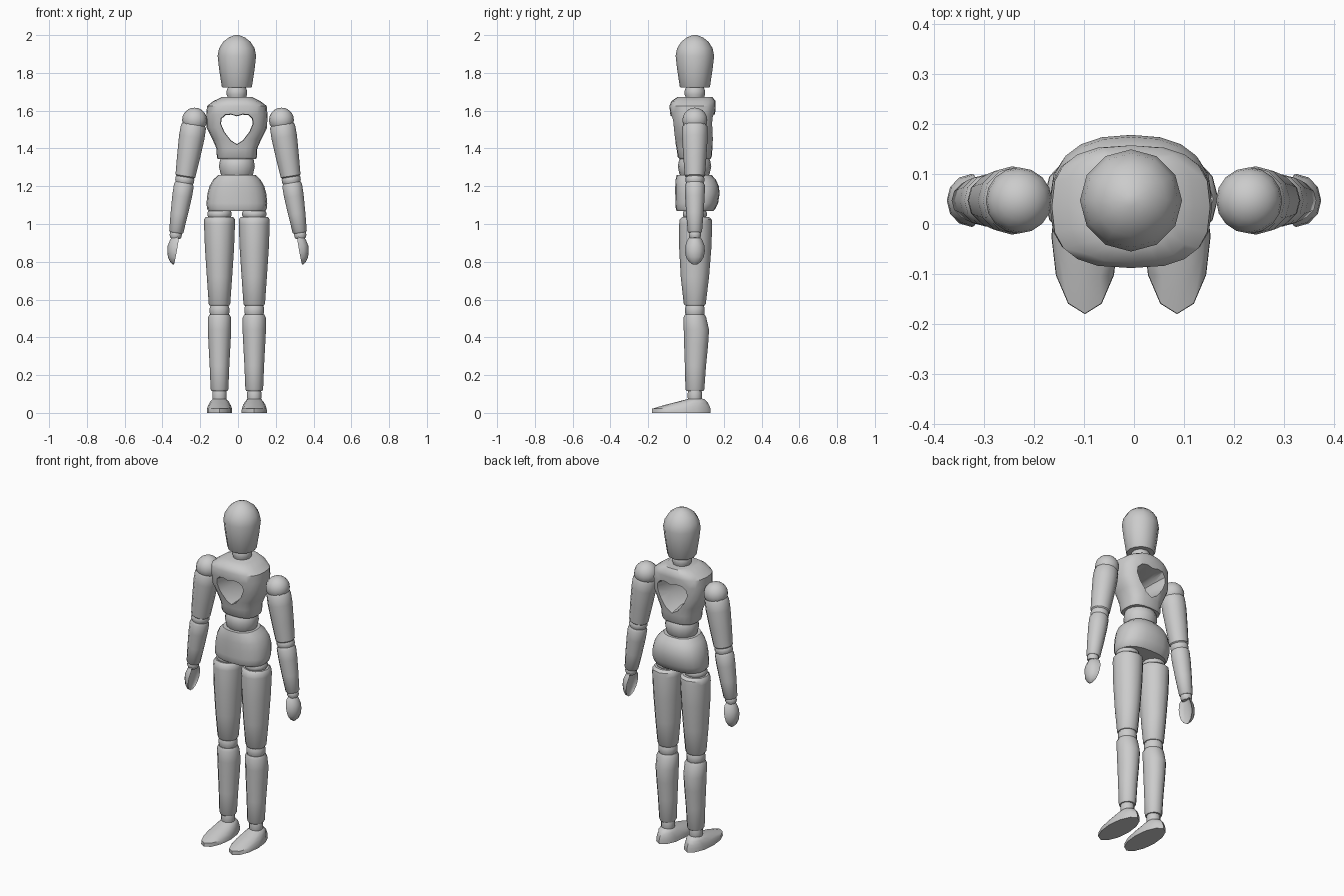
import bpy, bmesh, math
from mathutils import Matrix, Vector

if "Cube" in bpy.data.objects:
    bpy.data.objects.remove(bpy.data.objects["Cube"])

BODY_X = -0.006   # centre line of the body and legs
CY = 0.047        # depth of the joint axis


def finish(name, bm, x=0.0, mirror=False, angle=38):
    bmesh.ops.recalc_face_normals(bm, faces=bm.faces)
    me = bpy.data.meshes.new(name)
    bm.to_mesh(me)
    bm.free()
    ob = bpy.data.objects.new(name, me)
    ob.location.x = x
    bpy.context.collection.objects.link(ob)
    me.shade_smooth()
    me.set_sharp_from_angle(angle=math.radians(angle))
    if mirror:
        mod = ob.modifiers.new("Mirror", 'MIRROR')
        mod.use_mirror_merge = False
    return ob


def skin(bm, loops):
    """Bridge a stack of vertex loops and cap both ends."""
    n = len(loops[0])
    for a, b in zip(loops, loops[1:]):
        for i in range(n):
            j = (i + 1) % n
            bm.faces.new((a[i], a[j], b[j], b[i]))
    bm.faces.new(loops[0])
    bm.faces.new(loops[-1])


def loft(name, rings, cx=0.0, sides=12, power=2.0, cup=None, tilt=None, **kw):
    """Rings are (z, half width, front y, back y[, centre x])."""
    bm = bmesh.new()
    loops = []
    for r in rings:
        z, rx, y0, y1 = r[:4]
        x0 = r[4] if len(r) > 4 else cx
        loop = []
        for i in range(sides):
            a = 2 * math.pi * i / sides - math.pi / 2
            c, s = math.cos(a), math.sin(a)
            dx = math.copysign(abs(c) ** (2 / power), c) * rx
            dy = math.copysign(abs(s) ** (2 / power), s) * (y1 - y0) / 2
            if cup is not None and dx < 0:
                dx *= -cup
            loop.append(bm.verts.new((x0 + dx, (y0 + y1) / 2 + dy, z)))
        loops.append(loop)
    skin(bm, loops)
    if tilt:
        pivot, ang = tilt
        bmesh.ops.rotate(bm, verts=bm.verts, cent=pivot,
                         matrix=Matrix.Rotation(ang, 3, 'Y'))
    return finish(name, bm, **kw)


def turned(name, profile, **kw):
    """Round part on the joint axis, profile of (z, radius)."""
    return loft(name, [(z, r, CY - r, CY + r) for z, r in profile], **kw)


# Head, neck and waist
turned("head", [(1.722, .076), (1.728, .08), (1.82, .094), (1.89, .102), (1.93, .094),
                (1.965, .072), (1.988, .042), (2.0, .012)], x=BODY_X)
turned("neck", [(1.66, .045), (1.685, .054), (1.705, .054), (1.73, .045)], x=BODY_X)
loft("waist", [(1.24, .075, -.02, .11), (1.265, .086, -.035, .125), (1.305, .095, -.043, .134),
               (1.34, .089, -.037, .127), (1.36, .078, -.02, .11)], x=BODY_X, sides=16)

# Chest with a heart-shaped opening cut through it
chest = loft("chest", [(1.345, .102, -.035, .130), (1.355, .106, -.044, .136),
                       (1.40, .108, -.05, .140), (1.45, .130, -.060, .146),
                       (1.51, .160, -.072, .150), (1.58, .162, -.083, .154),
                       (1.625, .158, -.088, .157), (1.65, .125, -.078, .157),
                       (1.672, .080, -.045, .140)], x=BODY_X, sides=20, power=2.7)
half = [(0, 1.570), (.03, 1.579), (.06, 1.576), (.08, 1.558), (.084, 1.53),
        (.066, 1.488), (.032, 1.443), (0, 1.423)]
outline = half + [(-x, z) for x, z in half[-2:0:-1]]
bm = bmesh.new()
skin(bm, [[bm.verts.new((x * k, y, 1.52 + (z - 1.52) * k)) for x, z in outline]
          for y, k in ((-.15, 1.12), (-.03, 1.0), (.06, 1.0), (.2, 1.3))])
cutter = finish("heart_cutter", bm, x=BODY_X)
cutter.hide_render = True
cut = chest.modifiers.new("Heart", 'BOOLEAN')
cut.operation, cut.object, cut.solver = 'DIFFERENCE', cutter, 'EXACT'
bpy.context.view_layer.objects.active = chest
chest.select_set(True)
bpy.ops.object.modifier_apply(modifier="Heart")
bpy.ops.object.shade_smooth_by_angle(angle=math.radians(38))
bpy.data.objects.remove(cutter)

# Pelvis
loft("pelvis", [(1.068, .150, -.048, .145), (1.08, .158, -.054, .155), (1.11, .161, -.056, .170),
                (1.16, .156, -.057, .178), (1.20, .145, -.057, .174), (1.235, .125, -.055, .158),
                (1.26, .098, -.05, .135)], x=BODY_X, sides=20, power=2.4)

# Legs
LEG = dict(cx=.092, x=BODY_X, mirror=True)
turned("hip_joint", [(1.03, .055), (1.045, .064), (1.06, .064), (1.085, .05)], **LEG)
loft("thigh", [(.568, .052, -.005, .098), (.578, .057, -.012, .105), (.72, .067, -.028, .122),
               (.87, .077, -.036, .134), (1.0, .082, -.036, .139), (1.025, .081, -.033, .136),
               (1.038, .072, -.02, .12)], **LEG)
turned("knee", [(.51, .045), (.53, .052), (.555, .052), (.575, .045)], **LEG)
loft("shin", [(.115, .042, .003, .092), (.125, .047, -.003, .097), (.25, .052, -.006, .106),
              (.36, .058, -.010, .117), (.44, .062, -.012, .122), (.505, .061, -.013, .107),
              (.522, .053, -.005, .098)], **LEG)
turned("ankle", [(.06, .034), (.08, .038), (.105, .038), (.125, .034)], **LEG)
loft("foot", [(0, .067, -.180, .131), (.022, .066, -.179, .130), (.04, .060, -.120, .123),
              (.058, .050, -.050, .113), (.072, .038, .005, .098), (.077, .024, .02, .08)], **LEG)

# Arms, built hanging straight and swung outward about the shoulder
bm = bmesh.new()
bmesh.ops.create_uvsphere(bm, u_segments=16, v_segments=10, radius=.066,
                          matrix=Matrix.Translation((.23, CY, 1.55)))
finish("shoulder", bm, mirror=True)
ARM = dict(cx=.23, mirror=True, tilt=(Vector((.23, CY, 1.55)), -math.radians(9.3)))
turned("upper_arm", [(1.242, .045), (1.25, .053), (1.35, .061), (1.46, .068),
                     (1.515, .067), (1.53, .058)], **ARM)
turned("elbow", [(1.205, .043), (1.222, .05), (1.238, .05), (1.255, .043)], **ARM)
turned("forearm", [(.945, .032), (.952, .038), (1.05, .046), (1.14, .052),
                   (1.2, .053), (1.214, .046)], **ARM)
turned("wrist", [(.915, .026), (.928, .032), (.942, .032), (.955, .027)], **ARM)

# Cupped hands, hollow on the palm side
hand = [(.938, .026, .022, .320), (.915, .046, .040, .314), (.885, .053, .051, .319),
        (.855, .050, .053, .324), (.825, .041, .047, .330), (.80, .025, .032, .335),
        (.785, .006, .010, .339)]
loft("hand", [(z, rx, CY - w, CY + w, x) for z, rx, w, x in hand], cup=.4, mirror=True)
